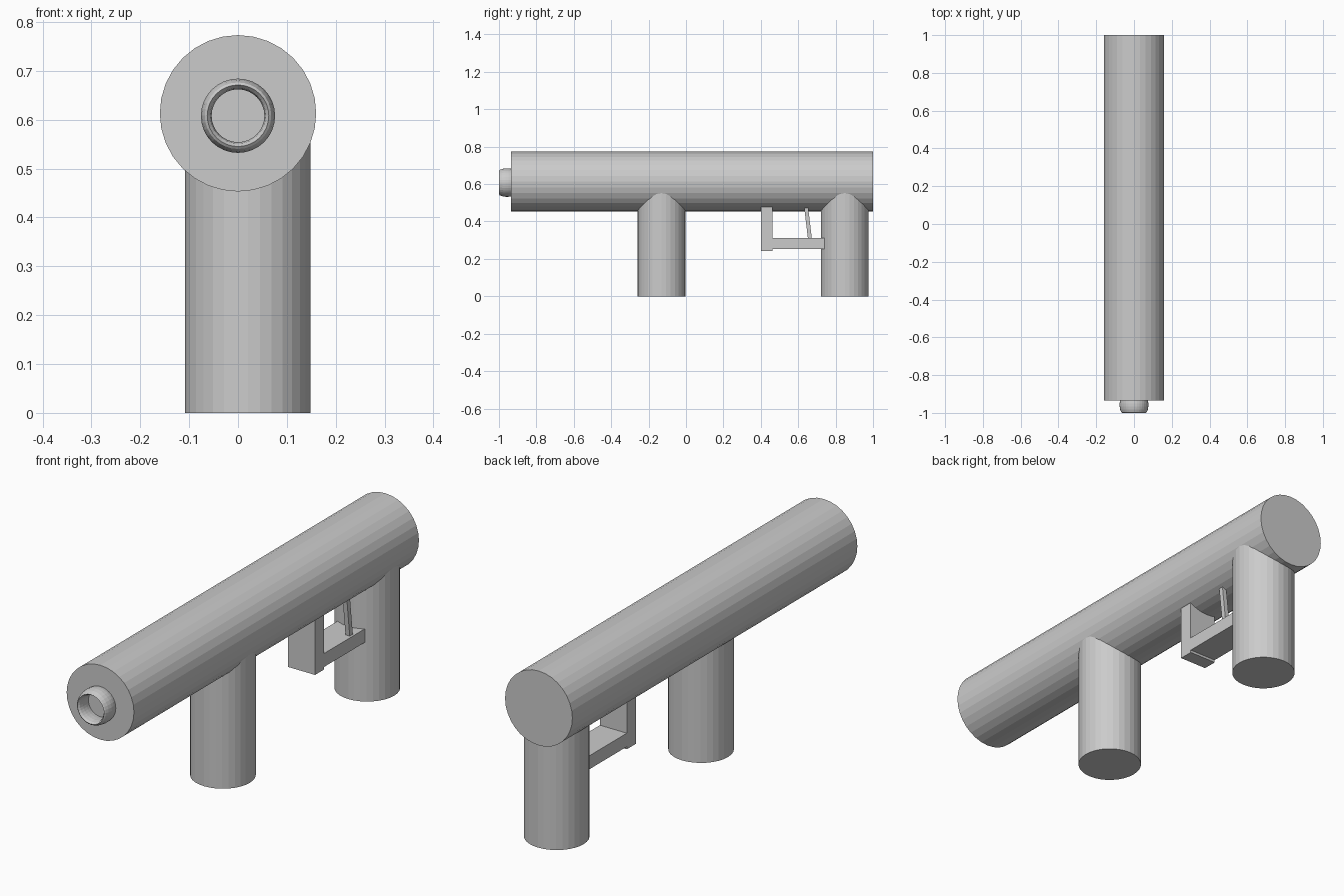
import bpy, bmesh, math
from mathutils import Matrix, Vector

if "Cube" in bpy.data.objects:
    bpy.data.objects.remove(bpy.data.objects["Cube"])


def finish(bm, name):
    bmesh.ops.recalc_face_normals(bm, faces=bm.faces)
    mesh = bpy.data.meshes.new(name)
    bm.to_mesh(mesh)
    bm.free()
    obj = bpy.data.objects.new(name, mesh)
    bpy.context.collection.objects.link(obj)
    return obj


def cylinder(name, start, end, radius, sides=32):
    a, b = Vector(start), Vector(end)
    rot = (b - a).to_track_quat('Z', 'Y').to_matrix().to_4x4()
    bm = bmesh.new()
    bmesh.ops.create_cone(bm, cap_ends=True, segments=sides, radius1=radius,
                          radius2=radius, depth=(b - a).length,
                          matrix=Matrix.Translation((a + b) / 2) @ rot)
    return finish(bm, name)


def side_plate(name, outline, x0, x1):
    """Extrude a (y, z) outline from x0 to x1."""
    bm = bmesh.new()
    face = bm.faces.new([bm.verts.new((x0, y, z)) for y, z in outline])
    ext = bmesh.ops.extrude_face_region(bm, geom=[face])
    verts = [v for v in ext['geom'] if isinstance(v, bmesh.types.BMVert)]
    bmesh.ops.translate(bm, verts=verts, vec=(x1 - x0, 0, 0))
    return finish(bm, name)


def box_outline(y0, y1, z0, z1):
    return [(y0, z0), (y1, z0), (y1, z1), (y0, z1)]


# Main tube
cylinder("main_tube", (0, -0.935, 0.613), (0, 1.0, 0.613), 0.16)

# Two upright legs running up into the tube
for name, y in (("front_leg", -0.131), ("rear_leg", 0.849)):
    cylinder(name, (0.02, y, 0), (0.02, y, 0.6), 0.128)

# Hollow rounded nozzle, lathed around the tube direction: (radius, y)
profile = [(0.073, -0.93), (0.076, -0.95), (0.076, -0.965), (0.073, -0.983),
           (0.068, -0.996), (0.063, -1.0), (0.057, -0.992), (0.054, -0.975),
           (0.054, -0.955), (0.057, -0.93)]
bm = bmesh.new()
points = [bm.verts.new((r, y, 0.608)) for r, y in profile]
edges = [bm.edges.new(p) for p in zip(points, points[1:])]
bmesh.ops.spin(bm, geom=points + edges, cent=(0, 0, 0.608), axis=(0, 1, 0),
               angle=math.tau, steps=32)
bmesh.ops.remove_doubles(bm, verts=bm.verts, dist=0.0005)
finish(bm, "nozzle")

# Guard: upright plate, lower bar into the rear leg, and thin slanted lever
side_plate("guard_upright", box_outline(0.402, 0.463, 0.243, 0.53), -0.043, 0.085)
side_plate("guard_bar", box_outline(0.45, 0.76, 0.254, 0.312), -0.043, 0.085)
side_plate("lever", [(0.654, 0.29), (0.675, 0.29), (0.649, 0.51), (0.628, 0.51)],
           0.055, 0.075)
